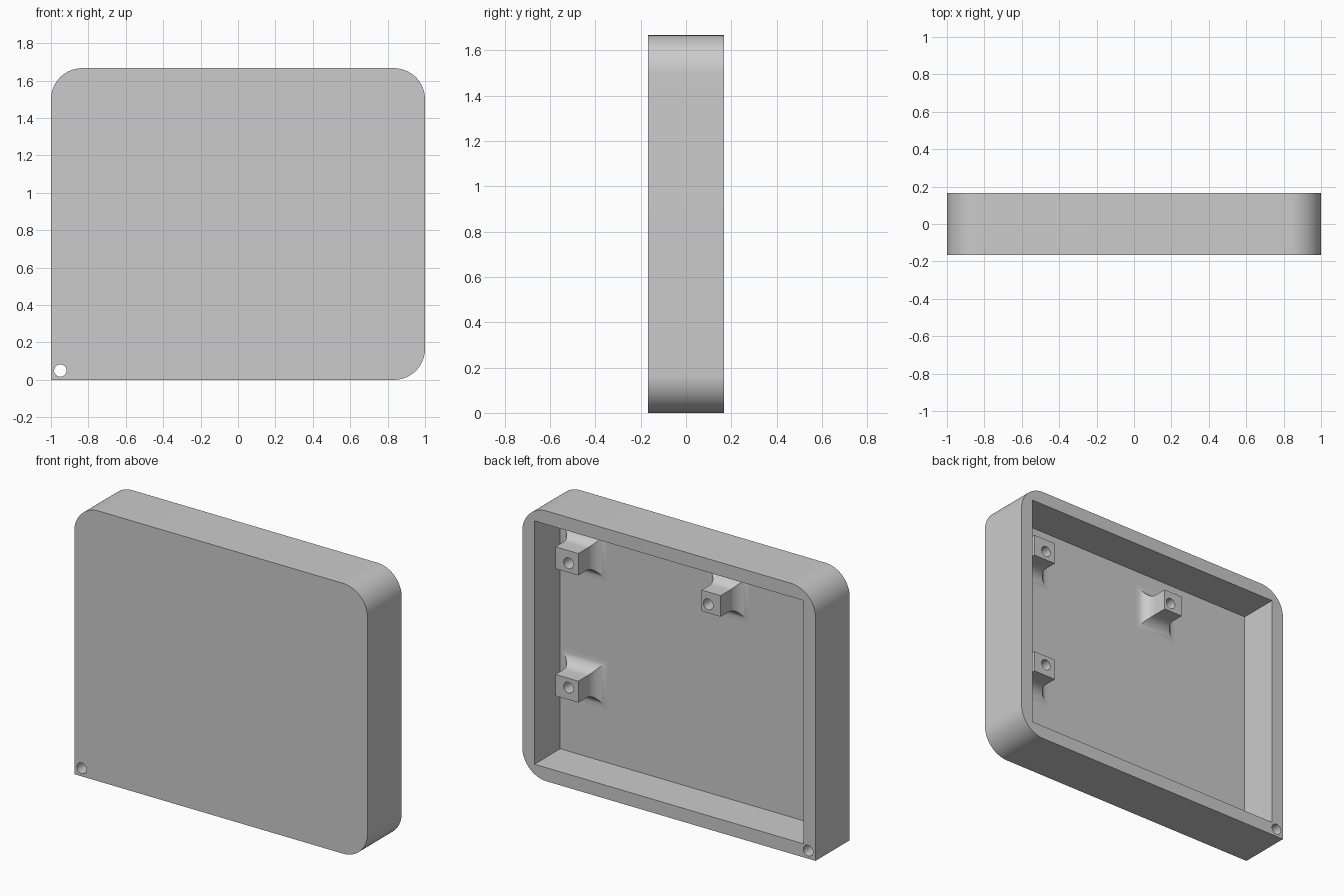
import bpy, bmesh, math

if "Cube" in bpy.data.objects:
    bpy.data.objects.remove(bpy.data.objects["Cube"])

U = 1 / 12                       # wall thickness and base module
H = 20 * U                       # overall height
BACK, FRONT = 2 * U, -2 * U
FLOOR = FRONT + U

grey = bpy.data.materials.new("plain_grey")
grey.use_nodes = True
grey.diffuse_color = (0.6, 0.6, 0.6, 1)
grey.node_tree.nodes["Principled BSDF"].inputs["Base Color"].default_value = (0.6, 0.6, 0.6, 1)


def loft(name, rings):
    """Closed solid through rings of points with matching counts."""
    bm = bmesh.new()
    loops = [[bm.verts.new(p) for p in ring] for ring in rings]
    n = len(loops[0])
    for a, b in zip(loops, loops[1:]):
        for i in range(n):
            j = (i + 1) % n
            bm.faces.new((a[i], a[j], b[j], b[i]))
    bm.faces.new(loops[0])
    bm.faces.new(loops[-1])
    bmesh.ops.recalc_face_normals(bm, faces=bm.faces)
    mesh = bpy.data.meshes.new(name)
    bm.to_mesh(mesh)
    bm.free()
    mesh.materials.append(grey)
    obj = bpy.data.objects.new(name, mesh)
    bpy.context.collection.objects.link(obj)
    return obj


def prism(name, outline, y0, y1):
    return loft(name, [[(x, y, z) for x, z in outline] for y in (y0, y1)])


def arc(cx, cz, r, start, sweep, n):
    return [(cx + r * math.cos(math.radians(start + sweep * i / n)),
             cz + r * math.sin(math.radians(start + sweep * i / n))) for i in range(n + 1)]


def rect(x0, x1, z0, z1):
    return [(x0, z0), (x1, z0), (x1, z1), (x0, z1)]


def select_only(obj):
    bpy.ops.object.select_all(action='DESELECT')
    obj.select_set(True)
    bpy.context.view_layer.objects.active = obj


def cut(obj, cutter):
    cutter.hide_render = True
    mod = obj.modifiers.new("cut", 'BOOLEAN')
    mod.operation = 'DIFFERENCE'
    mod.solver = 'EXACT'
    mod.object = cutter
    select_only(obj)
    bpy.ops.object.modifier_apply(modifier=mod.name)
    bpy.data.objects.remove(cutter)


def drill(obj, x, z, y0, y1):
    cut(obj, prism("drill", arc(x, z, 0.4 * U, 0, 345, 23), y0, y1))


def smooth(obj):
    select_only(obj)
    bpy.ops.object.shade_smooth_by_angle(angle=math.radians(30))


# Shell: three rounded corners, one square corner with a keyring hole
R = 2 * U
outline = [(-1, 0)]
for cx, cz, start in ((1 - R, R, -90), (1 - R, H - R, 0), (R - 1, H - R, 90)):
    outline += arc(cx, cz, R, start, 90, 20)
shell = prism("shell", outline, FRONT, BACK)
cut(shell, prism("cavity", rect(U - 1, 1 - U, U, H - U), FLOOR, BACK + U))
drill(shell, -0.95, 0.05, FRONT - U, BACK + U)
smooth(shell)


# Mounting posts: square stems that flare into the floor with mitred fillets
def post(name, x0, x1, z0, z1, hole_x, hole_z):
    steps = [(U, 0)]
    for i in range(11):
        t = math.radians(9 * i)
        steps.append((FLOOR + U * (1 - math.sin(t)), U * (1 - math.cos(t))))
    steps.append((FLOOR - U / 4, U))
    rings = [[(x, y, z) for x, z in rect(x0 - g, x1 + g, z0 - g, z1 + g)] for y, g in steps]
    obj = loft(name, rings)
    drill(obj, hole_x, hole_z, FLOOR, BACK)
    smooth(obj)


post("upper_left_post", 0.676, 0.832, 1.28, 1.415, 0.743, 1.337)
post("lower_left_post", 0.676, 0.832, 0.496, 0.628, 0.743, 0.57)
post("upper_right_post", -0.295, -0.165, 1.285, 1.415, -0.21, 1.339)
